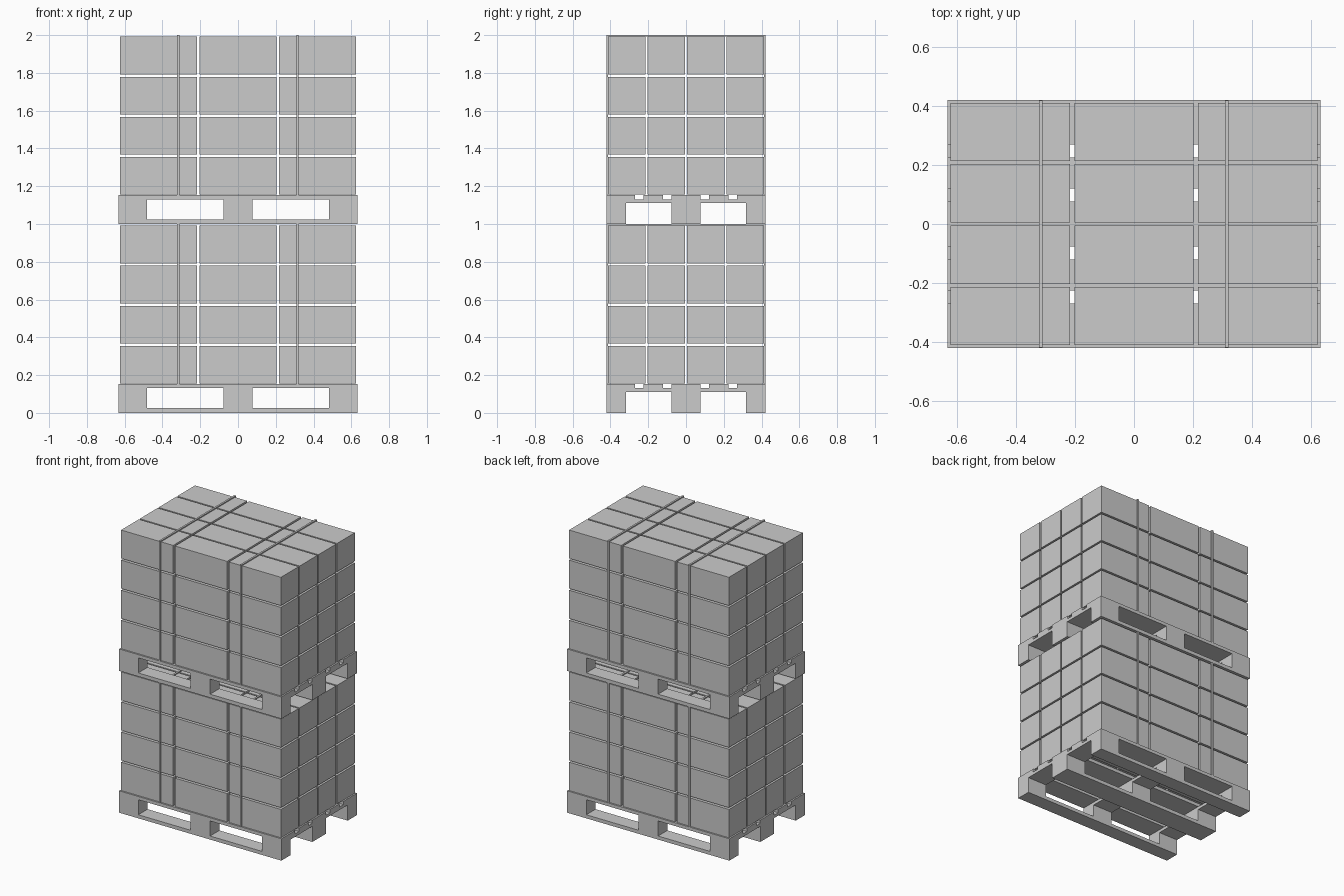
import bpy, bmesh
from mathutils import Matrix, Vector

if "Cube" in bpy.data.objects:
    bpy.data.objects.remove(bpy.data.objects["Cube"])

TIER = 1.0                       # height of one loaded pallet
PX, PY, PZ = 0.633, 0.421, 0.154  # pallet half length, half width, height
Z_SKID, Z_BLOCK, Z_CROSS = 0.025, 0.11, 0.131
OUT_Y, MID_Y = 0.318, 0.076      # inner edge of outer skids, half width of centre skid


def add_box(bm, x0, x1, y0, y1, z0, z1):
    size = Vector((x1 - x0, y1 - y0, z1 - z0))
    mid = Vector((x0 + x1, y0 + y1, z0 + z1)) / 2
    bmesh.ops.create_cube(bm, size=1, matrix=Matrix.Translation(mid) @ Matrix.Diagonal(size).to_4x4())


def finish(bm, name, z):
    mesh = bpy.data.meshes.new(name)
    bmesh.ops.recalc_face_normals(bm, faces=bm.faces)
    bm.to_mesh(mesh)
    bm.free()
    obj = bpy.data.objects.new(name, mesh)
    obj.location.z = z
    bpy.context.collection.objects.link(obj)
    return obj


def pallet(name, z):
    bm = bmesh.new()
    rows = [(-PY, -OUT_Y), (-MID_Y, MID_Y), (OUT_Y, PY)]
    cols = [(-PX, -0.483), (-0.077, 0.077), (0.483, PX)]
    # skids and blocks
    for y0, y1 in rows:
        add_box(bm, -PX, PX, y0, y1, 0, Z_SKID)
        for x0, x1 in cols:
            add_box(bm, x0, x1, y0, y1, Z_SKID, Z_BLOCK)
    # cross boards
    for x0, x1 in cols:
        add_box(bm, x0, x1, -PY, PY, Z_BLOCK, Z_CROSS)
    # deck boards
    for y0, y1 in [(-PY, -0.27), (-0.226, -0.121), (-0.077, 0.077), (0.121, 0.226), (0.27, PY)]:
        add_box(bm, -PX, PX, y0, y1, Z_CROSS, PZ)
    finish(bm, name, z)


def cartons(name, z):
    # one carton repeated 3 x 4 x 4
    size, pitch, count = (0.406, 0.198, 0.2), (0.4205, 0.2085, 0.2122), (3, 4, 4)
    x0, y0 = [-(size[i] + pitch[i] * (count[i] - 1)) / 2 for i in (0, 1)]
    bm = bmesh.new()
    add_box(bm, x0, x0 + size[0], y0, y0 + size[1], PZ + 0.001, PZ + 0.001 + size[2])
    obj = finish(bm, name, z)
    for axis in range(3):
        mod = obj.modifiers.new("repeat", 'ARRAY')
        mod.count = count[axis]
        mod.use_relative_offset = False
        mod.use_constant_offset = True
        step = [0, 0, 0]
        step[axis] = pitch[axis]
        mod.constant_offset_displace = step


def strap(name, x, z):
    # U-shaped band over the load
    w, yo, yi, top, under = 0.0065, 0.42, 0.4125, TIER, 0.9925
    profile = [(-yo, PZ), (-yo, top), (yo, top), (yo, PZ),
               (yi, PZ), (yi, under), (-yi, under), (-yi, PZ)]
    bm = bmesh.new()
    face = bm.faces.new([bm.verts.new((x - w, y, h)) for y, h in profile])
    ext = bmesh.ops.extrude_face_region(bm, geom=[face])
    verts = [v for v in ext["geom"] if isinstance(v, bmesh.types.BMVert)]
    bmesh.ops.translate(bm, verts=verts, vec=(2 * w, 0, 0))
    finish(bm, name, z)


for tier, z in (("lower", 0), ("upper", TIER)):
    pallet(tier + "_pallet", z)
    cartons(tier + "_cartons", z)
    strap(tier + "_strap_left", -0.317, z)
    strap(tier + "_strap_right", 0.315, z)
